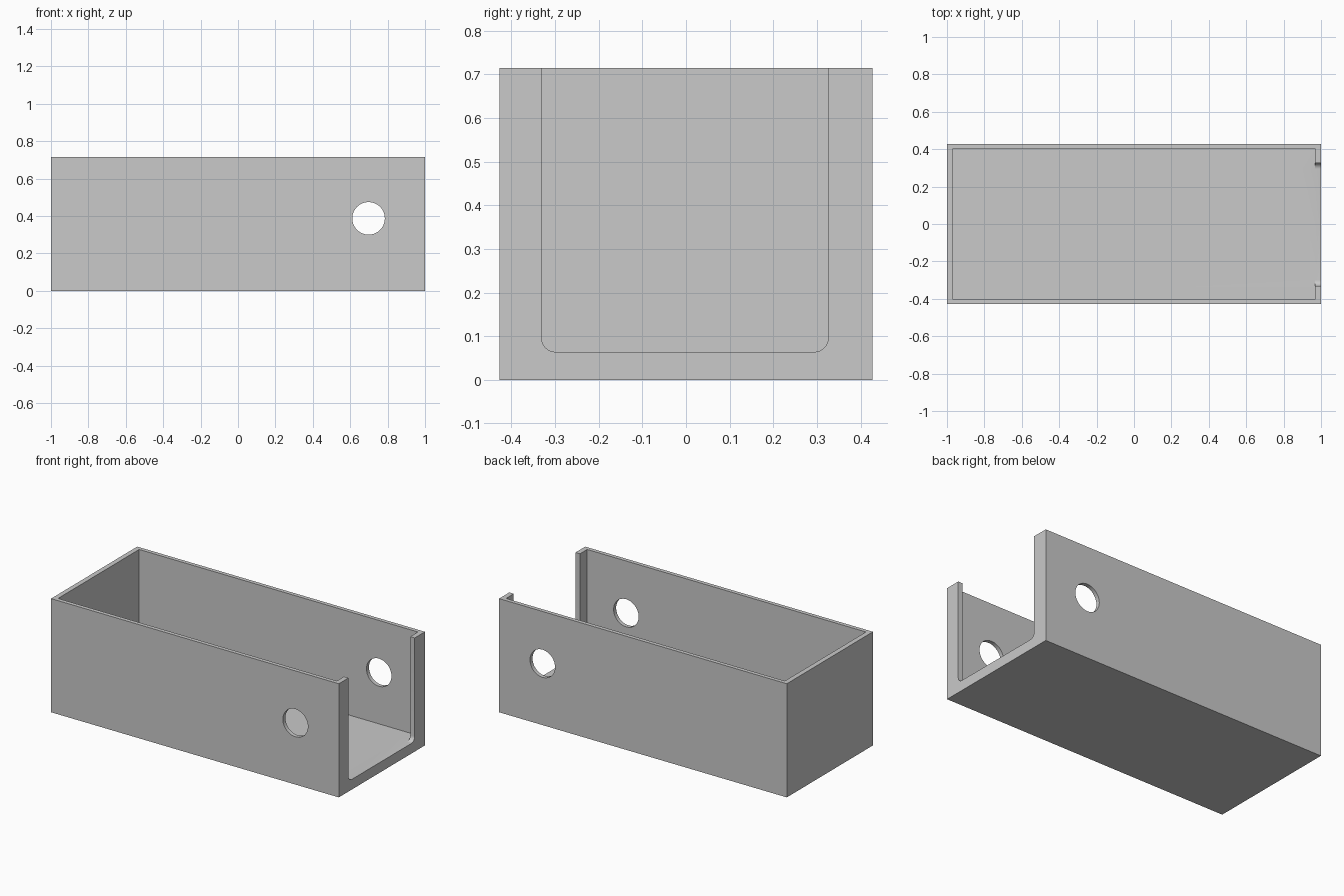
import bpy
import bmesh
from math import sin, cos, pi, radians
from mathutils import Vector

cube = bpy.data.objects.get("Cube")
if cube:
    bpy.data.objects.remove(cube, do_unlink=True)

LENGTH, WIDTH, HEIGHT = 2.0, 0.855, 0.714
END_WALL, SIDE_WALL, FLOOR = 0.031, 0.025, 0.064

grey = bpy.data.materials.new("plain grey")
grey.use_nodes = True
colour = (0.585, 0.585, 0.585, 1)
grey.diffuse_color = colour
grey.node_tree.nodes["Principled BSDF"].inputs["Base Color"].default_value = colour


def prism(name, points, depth):
    """Solid made by sweeping a closed outline along a vector."""
    bm = bmesh.new()
    face = bm.faces.new([bm.verts.new(p) for p in points])
    swept = bmesh.ops.extrude_face_region(bm, geom=[face])["geom"]
    verts = [v for v in swept if isinstance(v, bmesh.types.BMVert)]
    bmesh.ops.translate(bm, verts=verts, vec=Vector(depth))
    bmesh.ops.recalc_face_normals(bm, faces=bm.faces)
    mesh = bpy.data.meshes.new(name)
    bm.to_mesh(mesh)
    bm.free()
    obj = bpy.data.objects.new(name, mesh)
    bpy.context.collection.objects.link(obj)
    mesh.materials.append(grey)
    return obj


def block(name, x, y, z0, z1):
    outline = [(-x, -y, z0), (x, -y, z0), (x, y, z0), (-x, y, z0)]
    return prism(name, outline, (0, 0, z1 - z0))


def arc(cy, cz, radius, start, end, steps):
    angles = [start + (end - start) * i / steps for i in range(steps + 1)]
    return [(cy + radius * cos(a), cz + radius * sin(a)) for a in angles]


# Outer box
tray = block("open_tray", LENGTH / 2, WIDTH / 2, 0, HEIGHT)

# Hollow interior, open at the top
cavity = block("cavity_cutter", LENGTH / 2 - END_WALL, WIDTH / 2 - SIDE_WALL, FLOOR, 1)

# Round-cornered opening in the right end wall, level with the floor
front, back, fillet = -0.331, 0.326, 0.032
profile = ([(back, 1), (front, 1)]
           + arc(front + fillet, FLOOR + fillet, fillet, pi, 1.5 * pi, 8)
           + arc(back - fillet, FLOOR + fillet, fillet, 1.5 * pi, 2 * pi, 8))
opening = prism("end_opening_cutter", [(0.9, y, z) for y, z in profile], (0.3, 0, 0))

# Round hole through both long walls
circle = arc(0.698, 0.387, 0.087, 0, 2 * pi, 48)[:-1]
hole = prism("side_hole_cutter", [(x, -0.6, z) for x, z in circle], (0, 1.2, 0))

# Cut the box, then discard the cutters
bpy.ops.object.select_all(action="DESELECT")
bpy.context.view_layer.objects.active = tray
tray.select_set(True)
for cutter in (cavity, opening, hole):
    cutter.hide_render = True
    mod = tray.modifiers.new(cutter.name, "BOOLEAN")
    mod.operation = "DIFFERENCE"
    mod.solver = "EXACT"
    mod.object = cutter
    bpy.ops.object.modifier_apply(modifier=mod.name)
    bpy.data.objects.remove(cutter, do_unlink=True)

bpy.ops.object.shade_smooth_by_angle(angle=radians(30))
